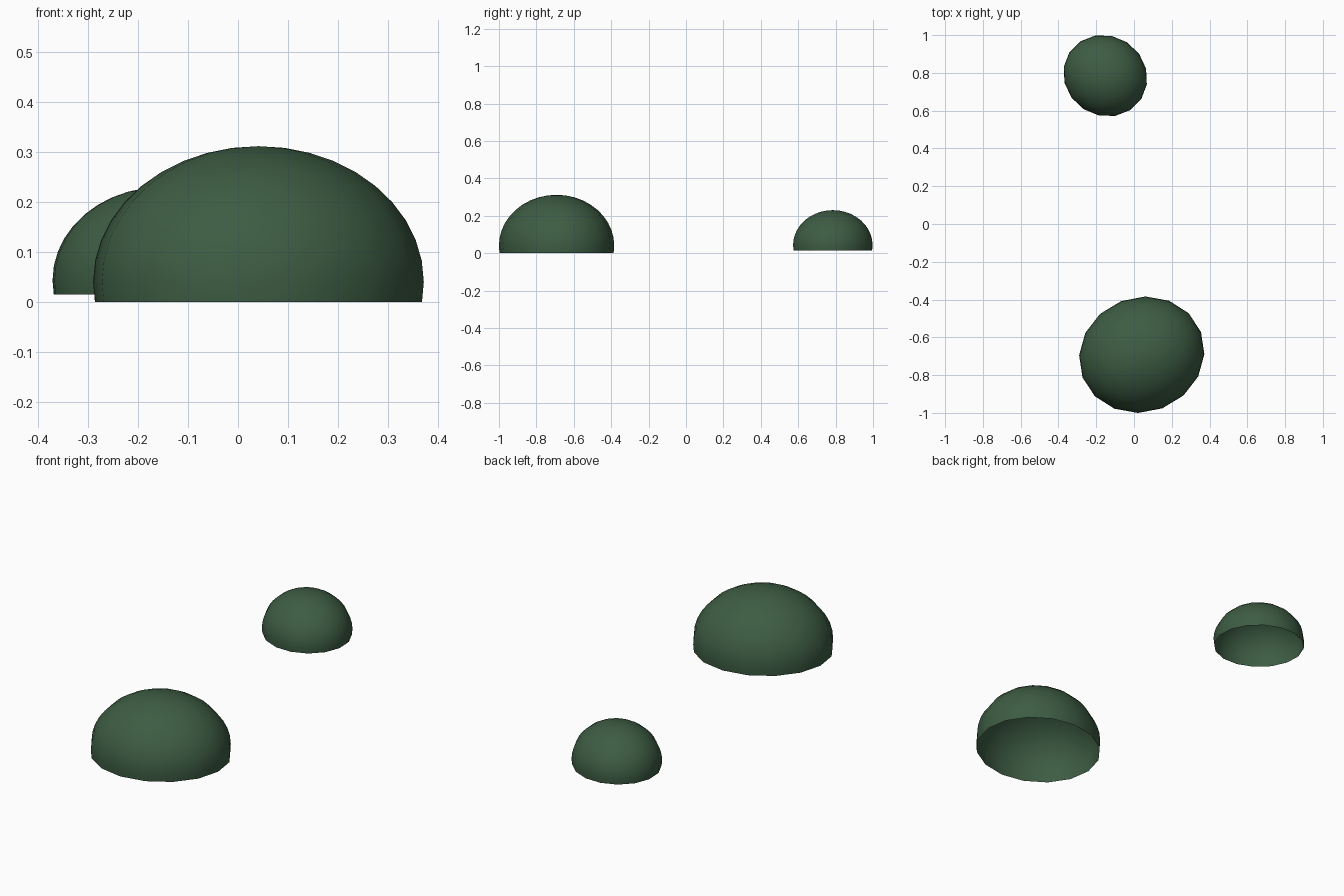
import bpy, bmesh, math
from mathutils import Matrix

if "Cube" in bpy.data.objects:
    bpy.data.objects.remove(bpy.data.objects["Cube"])

leaf = bpy.data.materials.new("dark_leaf_green")
leaf.diffuse_color = (0.047, 0.108, 0.056, 1)
leaf.use_nodes = True
leaf.node_tree.nodes["Principled BSDF"].inputs["Base Color"].default_value = leaf.diffuse_color


def dome(name, centre, radii, turn, base, segments=16, rings=10):
    """Hollow ellipsoid shell, open at the bottom and cut just below its widest ring."""
    cx, cy, cz = centre
    rx, ry, rz = radii
    low = math.asin((base - cz) / rz)
    lats = [low] + [math.pi / 2 * i / rings for i in range(rings)]
    bm = bmesh.new()
    loops = []
    for lat in lats:
        loops.append([bm.verts.new((rx * math.cos(lat) * math.cos(2 * math.pi * s / segments),
                                    ry * math.cos(lat) * math.sin(2 * math.pi * s / segments),
                                    rz * math.sin(lat))) for s in range(segments)])
    top = bm.verts.new((0, 0, rz))
    for s in range(segments):
        n = (s + 1) % segments
        for a, b in zip(loops, loops[1:]):
            bm.faces.new((a[s], a[n], b[n], b[s]))
        bm.faces.new((loops[-1][s], loops[-1][n], top))
    for f in bm.faces:
        f.smooth = True
    bm.transform(Matrix.Translation((cx, cy, cz)) @ Matrix.Rotation(math.radians(turn), 4, 'Z'))
    mesh = bpy.data.meshes.new(name)
    bm.to_mesh(mesh)
    bm.free()
    mesh.materials.append(leaf)
    obj = bpy.data.objects.new(name, mesh)
    bpy.context.collection.objects.link(obj)


# Large bush in front, small bush behind
dome("large_bush", (0.041, -0.692, 0.04), (0.336, 0.304, 0.272), 21, 0.0)
dome("small_bush", (-0.152, 0.785, 0.043), (0.227, 0.211, 0.187), -33, 0.015)
